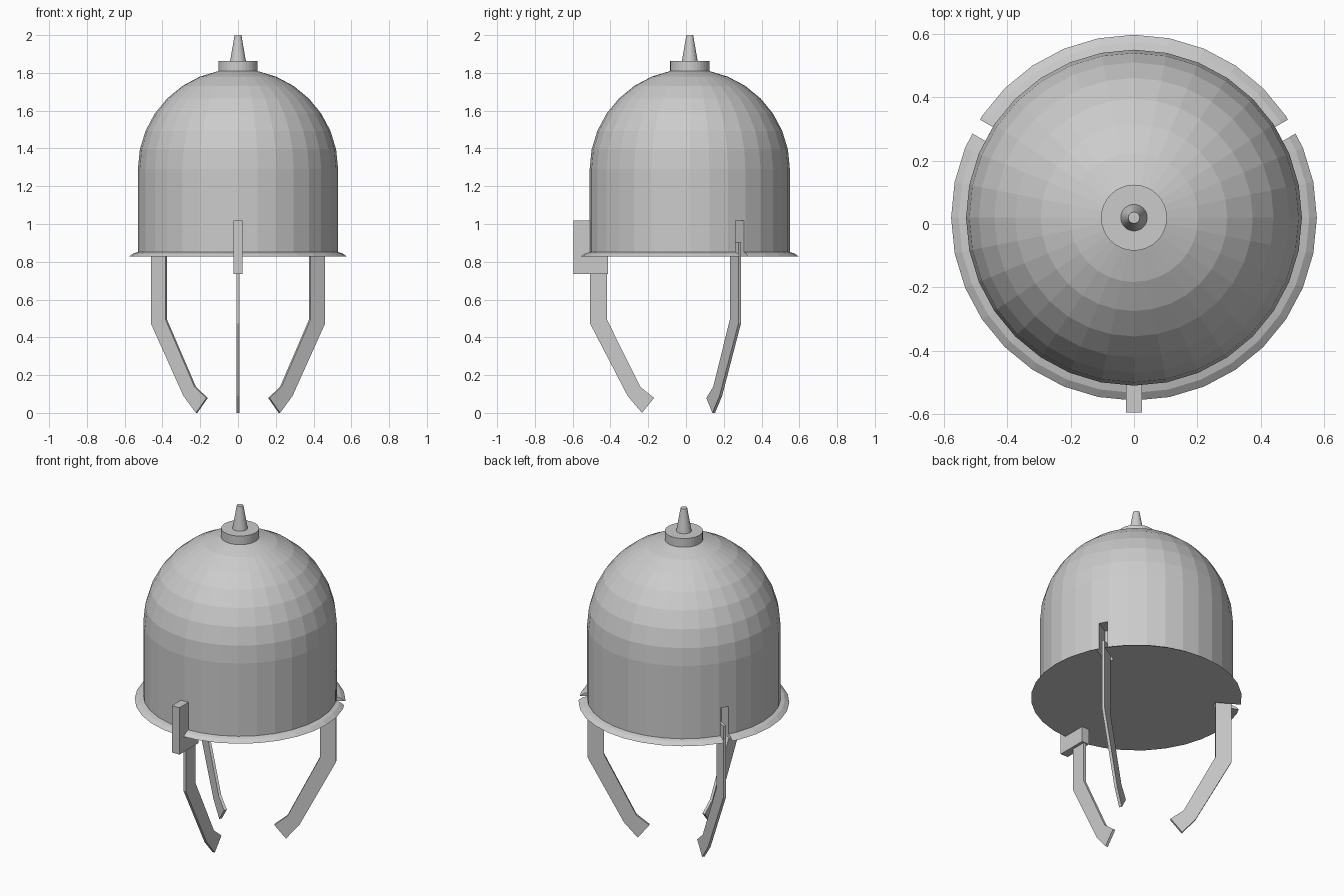
import bpy, bmesh
from math import sin, cos, pi, radians
from mathutils import Matrix

if "Cube" in bpy.data.objects:
    bpy.data.objects.remove(bpy.data.objects["Cube"])

AXIS = Matrix.Translation((0, 0.02, 0))     # the domed body's centre line


def finish(name, bm, matrix=AXIS):
    bmesh.ops.recalc_face_normals(bm, faces=bm.faces)
    bm.transform(matrix)
    mesh = bpy.data.meshes.new(name)
    bm.to_mesh(mesh)
    bm.free()
    obj = bpy.data.objects.new(name, mesh)
    bpy.context.collection.objects.link(obj)
    return obj


def lathe(name, profile, sides=32):
    """Revolve (radius, z) points around z; end points on the axis become poles."""
    bm = bmesh.new()
    rings = []
    for r, z in profile:
        if r < 1e-5:
            rings.append([bm.verts.new((0, 0, z))] * sides)
        else:
            rings.append([bm.verts.new((r * cos(2 * pi * i / sides),
                                        r * sin(2 * pi * i / sides), z))
                          for i in range(sides)])
    for a, b in zip(rings, rings[1:]):
        for i in range(sides):
            j = (i + 1) % sides
            bm.faces.new(list(dict.fromkeys((a[i], a[j], b[j], b[i]))))
    return finish(name, bm)


def radial_plate(name, outline, half_width, angle):
    """Extrude a (radius, z) outline sideways and turn it to the given angle."""
    bm = bmesh.new()
    face = bm.faces.new([bm.verts.new((r, -half_width, z)) for r, z in outline])
    ext = bmesh.ops.extrude_face_region(bm, geom=[face])
    verts = [v for v in ext["geom"] if isinstance(v, bmesh.types.BMVert)]
    bmesh.ops.translate(bm, verts=verts, vec=(0, 2 * half_width, 0))
    return finish(name, bm, AXIS @ Matrix.Rotation(radians(angle), 4, 'Z'))


# Dome with flared rim and closed underside
R, Z0 = 0.53, 1.29
profile = [(0, 0.828), (0.577, 0.828), (0.553, 0.845), (R, 0.851)]
profile += [(R * cos(k * pi / 16), Z0 + R * sin(k * pi / 16)) for k in range(8)]
profile.append((0, Z0 + R))
dome = lathe("dome", profile)

# Top cap and spike
lathe("top_cap", [(0, 1.808), (0.104, 1.808), (0.104, 1.862), (0, 1.862)])
lathe("top_spike", [(0, 1.85), (0.044, 1.85), (0.018, 2.0), (0, 2.0)])

# Front bracket, and matching slots cut for the two rear legs
bracket = [(0.433, 0.735), (0.615, 0.735), (0.615, 1.018), (0.433, 1.018)]
radial_plate("front_bracket", bracket, 0.025, -90)
for angle in (30, 150):
    cutter = radial_plate("slot_cutter", bracket, 0.025, angle)
    cutter.hide_render = True
    mod = dome.modifiers.new("slot", 'BOOLEAN')
    mod.operation = 'DIFFERENCE'
    mod.solver = 'EXACT'
    mod.object = cutter
    bpy.context.view_layer.objects.active = dome
    bpy.ops.object.modifier_apply(modifier=mod.name)
    bpy.data.objects.remove(cutter)

# Three thin bent legs
leg = [(0.439, 0.905), (0.439, 0.495), (0.261, 0.137), (0.189, 0.079)][::-1]
leg = [(0.253, 0.0)] + leg + [(0.528, 0.905), (0.528, 0.473), (0.329, 0.09)]
for name, angle in (("front_leg", -90), ("right_leg", 30), ("left_leg", 150)):
    radial_plate(name, leg, 0.008, angle)
